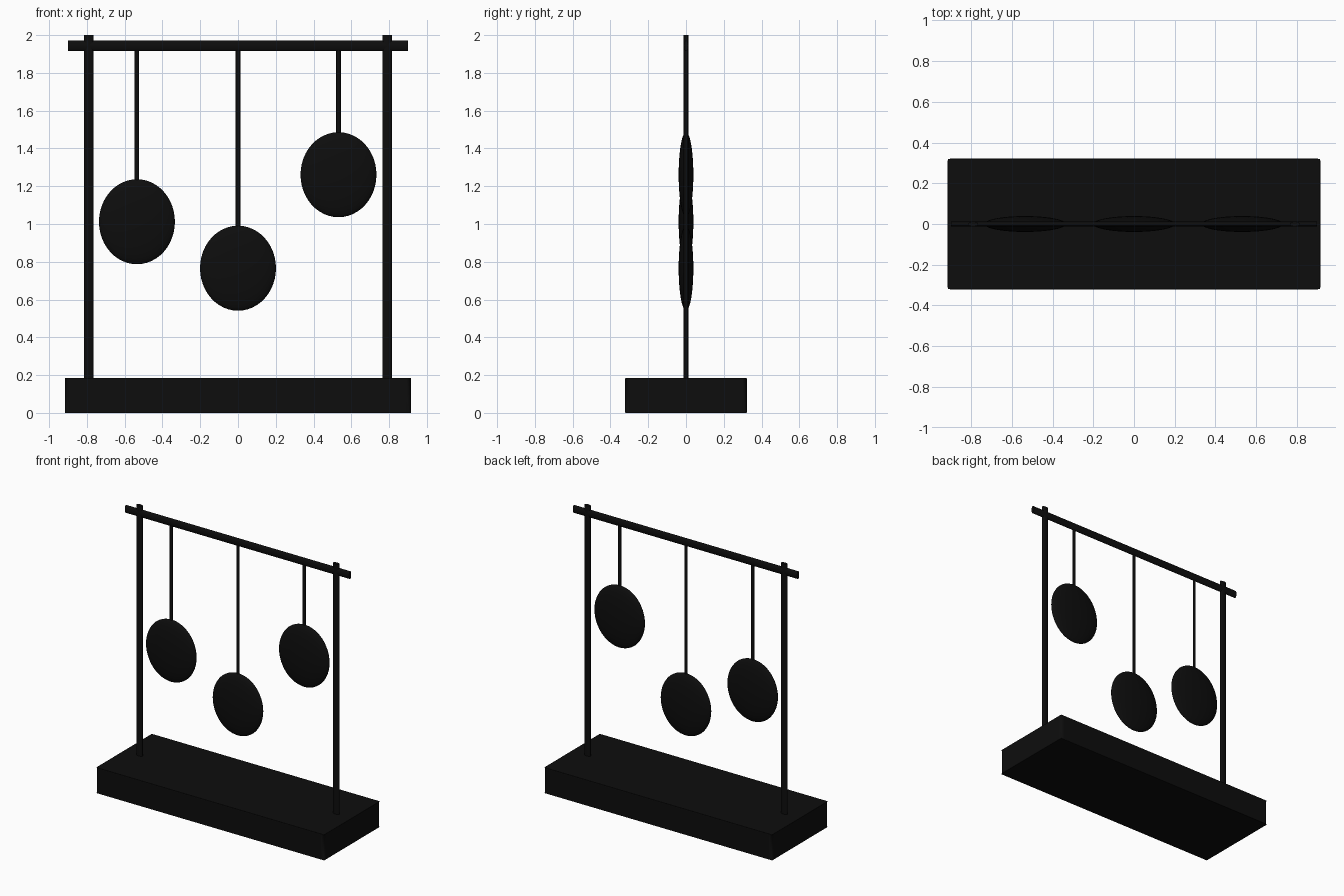
import bpy
import math

cube = bpy.data.objects.get("Cube")
if cube:
    bpy.data.objects.remove(cube, do_unlink=True)

black = bpy.data.materials.new("matte black")
black.use_nodes = True
colour = (0.004, 0.004, 0.004, 1)
black.diffuse_color = colour
black.node_tree.nodes["Principled BSDF"].inputs["Base Color"].default_value = colour

DEPTH = 0.012  # half depth of the flattened bars


def finish(name, scale):
    """Name, scale, colour and smooth the active object."""
    obj = bpy.context.object
    obj.name = name
    obj.scale = scale
    bpy.ops.object.transform_apply(location=False, rotation=True, scale=True)
    obj.data.materials.append(black)
    bpy.ops.object.shade_smooth_by_angle(angle=math.radians(40))
    return obj


def upright(name, x, bottom, top, half_width, half_depth):
    """Vertical rod with a flattened oval section."""
    bpy.ops.mesh.primitive_cylinder_add(
        vertices=24, radius=1, depth=1, location=(x, 0, (bottom + top) / 2))
    return finish(name, (half_width, half_depth, top - bottom))


# Base slab with rounded upright corners
bpy.ops.mesh.primitive_cube_add(size=2, location=(0, 0, 0.0925))
base = finish("base", (0.917, 0.322, 0.0925))
weights = base.data.attributes.new("bevel_weight_edge", "FLOAT", "EDGE")
for edge in base.data.edges:
    a, b = (base.data.vertices[i].co for i in edge.vertices)
    weights.data[edge.index].value = 1.0 if abs(a.z - b.z) > 0.1 else 0.15
bevel = base.modifiers.new("rounded corners", "BEVEL")
bevel.limit_method = "WEIGHT"
bevel.width = 0.025
bevel.segments = 4

# Two posts
for side, x in (("right", -0.79), ("left", 0.79)):
    upright(side + "_post", x, 0.1, 2.0, 0.025, DEPTH)

# Crossbar
bpy.ops.mesh.primitive_cylinder_add(
    vertices=24, radius=1, depth=1, location=(0, 0, 1.943),
    rotation=(0, math.pi / 2, 0))
finish("crossbar", (0.028, DEPTH, 1.8))

# Hanging discs, each a flattened ball on a thin rod
for name, x, z in (("right", -0.535, 1.012), ("middle", 0, 0.766), ("left", 0.532, 1.261)):
    upright(name + "_rod", x, z + 0.2, 1.94, 0.012, 0.006)
    bpy.ops.mesh.primitive_uv_sphere_add(
        segments=48, ring_count=24, radius=1, location=(x, 0, z))
    finish(name + "_disc", (0.201, 0.039, 0.225))
